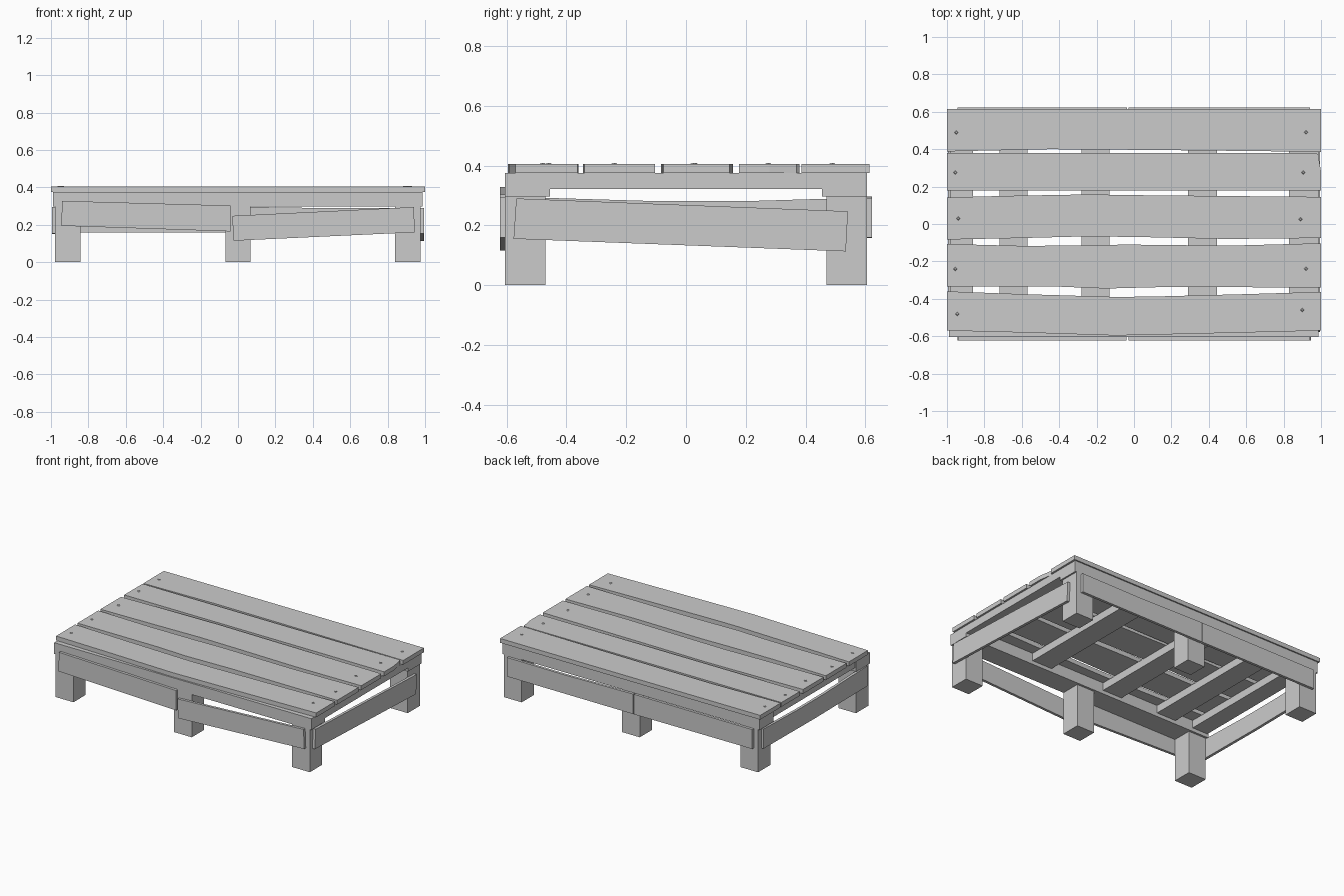
import bpy, bmesh
from mathutils import Vector

if "Cube" in bpy.data.objects:
    bpy.data.objects.remove(bpy.data.objects["Cube"])


def prism(name, outline, place, a, b):
    """Extrude a 2D outline between depths a and b; place maps (u, v, depth) to xyz."""
    bm = bmesh.new()
    lo = [bm.verts.new(place(u, v, a)) for u, v in outline]
    hi = [bm.verts.new(place(u, v, b)) for u, v in outline]
    bm.faces.new(lo[::-1])
    bm.faces.new(hi)
    n = len(outline)
    for i in range(n):
        j = (i + 1) % n
        bm.faces.new((lo[i], lo[j], hi[j], hi[i]))
    bmesh.ops.recalc_face_normals(bm, faces=bm.faces)
    me = bpy.data.meshes.new(name)
    bm.to_mesh(me)
    bm.free()
    ob = bpy.data.objects.new(name, me)
    bpy.context.collection.objects.link(ob)
    return ob


def xy(u, v, d): return Vector((u, v, d))
def xz(u, v, d): return Vector((u, d, v))
def yz(u, v, d): return Vector((d, u, v))


def box(name, x0, x1, y0, y1, z0, z1):
    return prism(name, [(x0, y0), (x1, y0), (x1, y1), (x0, y1)], xy, z0, z1)


# Top planks with warped edges: lower edge then upper edge, both left to right
planks = [
    ([(-1, -.57), (-.6, -.58), (-.1, -.596), (.1, -.592), (.6, -.58), (1, -.57)],
     [(-1, -.36), (-.6, -.375), (-.1, -.39), (.1, -.388), (.6, -.375), (1, -.363)]),
    ([(-1, -.335), (-.4, -.335), (-.15, -.345), (.2, -.336), (1, -.34)],
     [(-1, -.107), (-.6, -.117), (-.25, -.115), (-.05, -.11), (.5, -.116), (1, -.103)]),
    ([(-1, -.083), (-.6, -.075), (-.25, -.066), (.05, -.07), (.5, -.08), (1, -.075)],
     [(-1, .142), (-.7, .15), (-.25, .158), (.1, .153), (1, .145)]),
    ([(-1, .178), (1, .178)],
     [(-1, .38), (.975, .38), (.985, .37), (1, .28)]),
    ([(-1, .388), (-.45, .4), (.1, .396), (1, .386)],
     [(-1, .614), (1, .614)]),
]
for i, (low, up) in enumerate(planks):
    prism(f"top_plank_{i + 1}", low + up[::-1], xy, .375, .405)

# Nail heads
nails = [(-.945, -.48), (.9, -.46), (-.955, -.24), (.92, -.24), (-.94, .03),
         (.89, .025), (-.955, .275), (.905, .275), (-.95, .49), (.92, .49)]
for x, y in nails:
    bpy.ops.mesh.primitive_cone_add(vertices=4, radius1=.013, radius2=.006, depth=.006,
                                    location=(x, y, .406))
    bpy.context.object.name = "nail_head"

# Legs and long beams on both sides
for side, s in (("front", -1), ("back", 1)):
    y0, y1 = sorted((s * .47, s * .605))
    for x in (-.91, 0, .908):
        box(f"{side}_leg", x - .068, x + .068, y0, y1, 0, .3)
    y0, y1 = sorted((s * .455, s * .605))
    box(f"{side}_long_beam", -.99, .987, y0, y1, .297, .375)

# Cross beams under the planks
for x0, x1 in ((-.98, -.86), (-.72, -.57), (-.28, -.13), (.29, .445), (.83, .987)):
    box("cross_beam", x0, x1, -.46, .46, .322, .375)

# Front boards, hanging crooked
prism("front_board_left", [(-.945, .195), (-.04, .165), (-.04, .303), (-.94, .328)],
      xz, -.623, -.605)
prism("front_board_right", [(-.025, .115), (.945, .16), (.94, .295), (-.03, .248)],
      xz, -.623, -.605)

# Back boards, straight
prism("back_board_left", [(-.945, .16), (-.037, .158), (-.037, .297), (-.945, .295)],
      xz, .605, .623)
prism("back_board_right", [(-.03, .158), (.94, .16), (.94, .292), (.5, .289), (-.03, .297)],
      xz, .605, .623)

# End boards: crooked on the right, slightly bowed on the left
prism("right_board", [(-.577, .155), (.535, .113), (.542, .247), (-.568, .29)],
      yz, .976, .995)
prism("left_board", [(-.57, .155), (0, .15), (.57, .155), (.57, .292), (.2, .281),
                     (-.1, .281), (-.57, .295)], yz, -.995, -.976)
